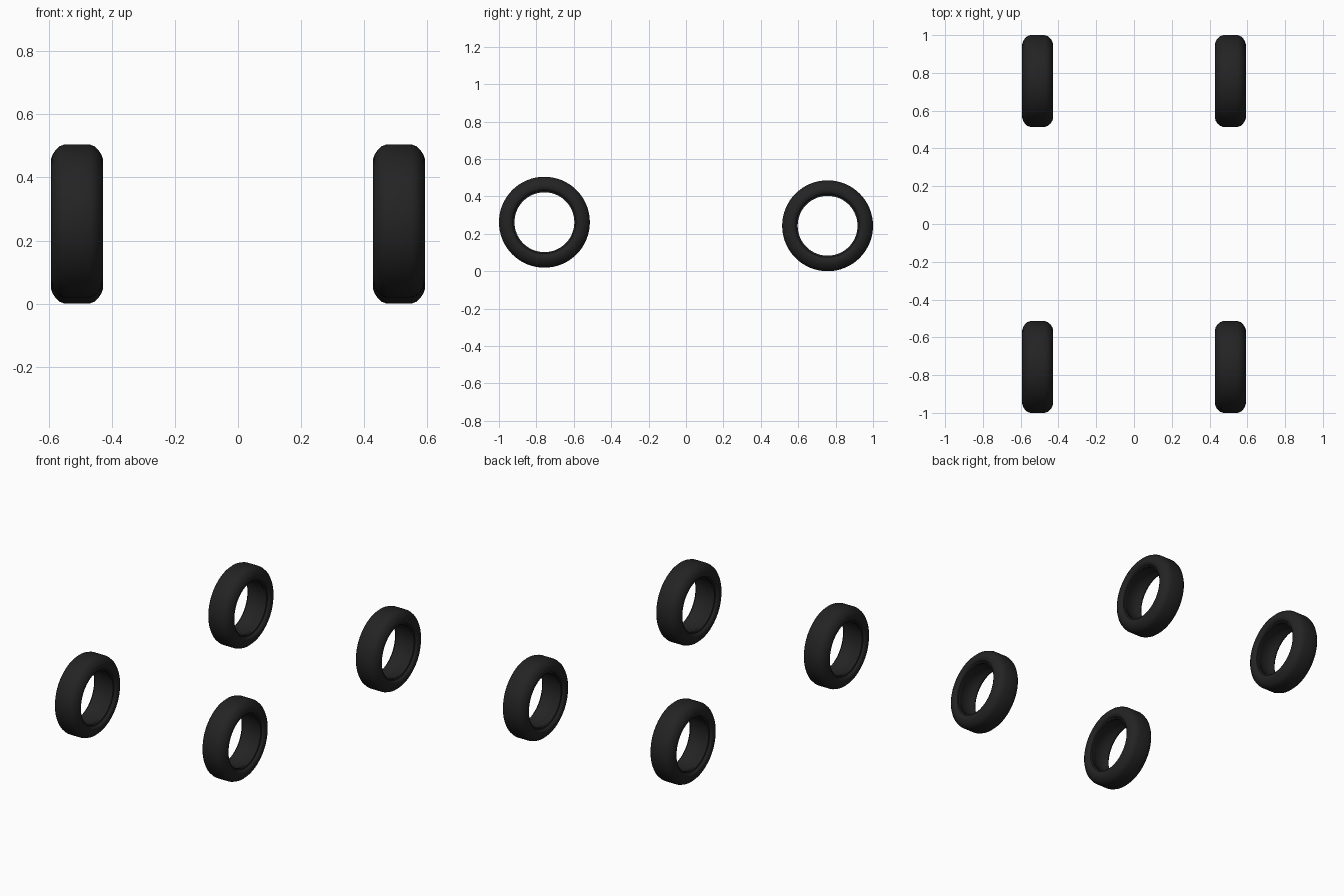
import bpy
import bmesh
import math

cube = bpy.data.objects.get("Cube")
if cube:
    bpy.data.objects.remove(cube, do_unlink=True)

# Black rubber
rubber = bpy.data.materials.new("black_rubber")
rubber.use_nodes = True
color = (0.017, 0.017, 0.017, 1)
rubber.diffuse_color = color
bsdf = rubber.node_tree.nodes["Principled BSDF"]
bsdf.inputs["Base Color"].default_value = color
bsdf.inputs["Roughness"].default_value = 0.8

# Half of the tyre section, tread to bore: (half width, radius)
HALF = [(0.038, 0.243), (0.055, 0.237), (0.067, 0.226), (0.077, 0.211),
        (0.082, 0.196), (0.081, 0.182), (0.075, 0.172), (0.066, 0.168),
        (0.064, 0.160), (0.048, 0.160), (0.042, 0.165)]
SECTION = HALF + [(-x, r) for x, r in reversed(HALF)]
SEGMENTS = 64


def add_tyre(name, location):
    """Revolve the closed section around the x axis."""
    bm = bmesh.new()
    rings = []
    for i in range(SEGMENTS):
        a = math.tau * i / SEGMENTS
        rings.append([bm.verts.new((x, r * math.cos(a), r * math.sin(a)))
                      for x, r in SECTION])
    count = len(SECTION)
    for i, ring in enumerate(rings):
        following = rings[(i + 1) % SEGMENTS]
        for j in range(count):
            k = (j + 1) % count
            bm.faces.new((ring[j], ring[k], following[k], following[j]))
    bmesh.ops.recalc_face_normals(bm, faces=bm.faces)
    mesh = bpy.data.meshes.new(name)
    bm.to_mesh(mesh)
    bm.free()
    mesh.materials.append(rubber)
    tyre = bpy.data.objects.new(name, mesh)
    tyre.location = location
    bpy.context.collection.objects.link(tyre)
    bpy.ops.object.select_all(action="DESELECT")
    tyre.select_set(True)
    bpy.context.view_layer.objects.active = tyre
    bpy.ops.object.shade_smooth_by_angle(angle=math.radians(40))


# Four tyres, the front pair sitting slightly higher
for end, y, z in (("front", -0.757, 0.262), ("rear", 0.757, 0.243)):
    for side, x in (("left", 0.51), ("right", -0.51)):
        add_tyre(f"{end}_{side}_tyre", (x, y, z))
